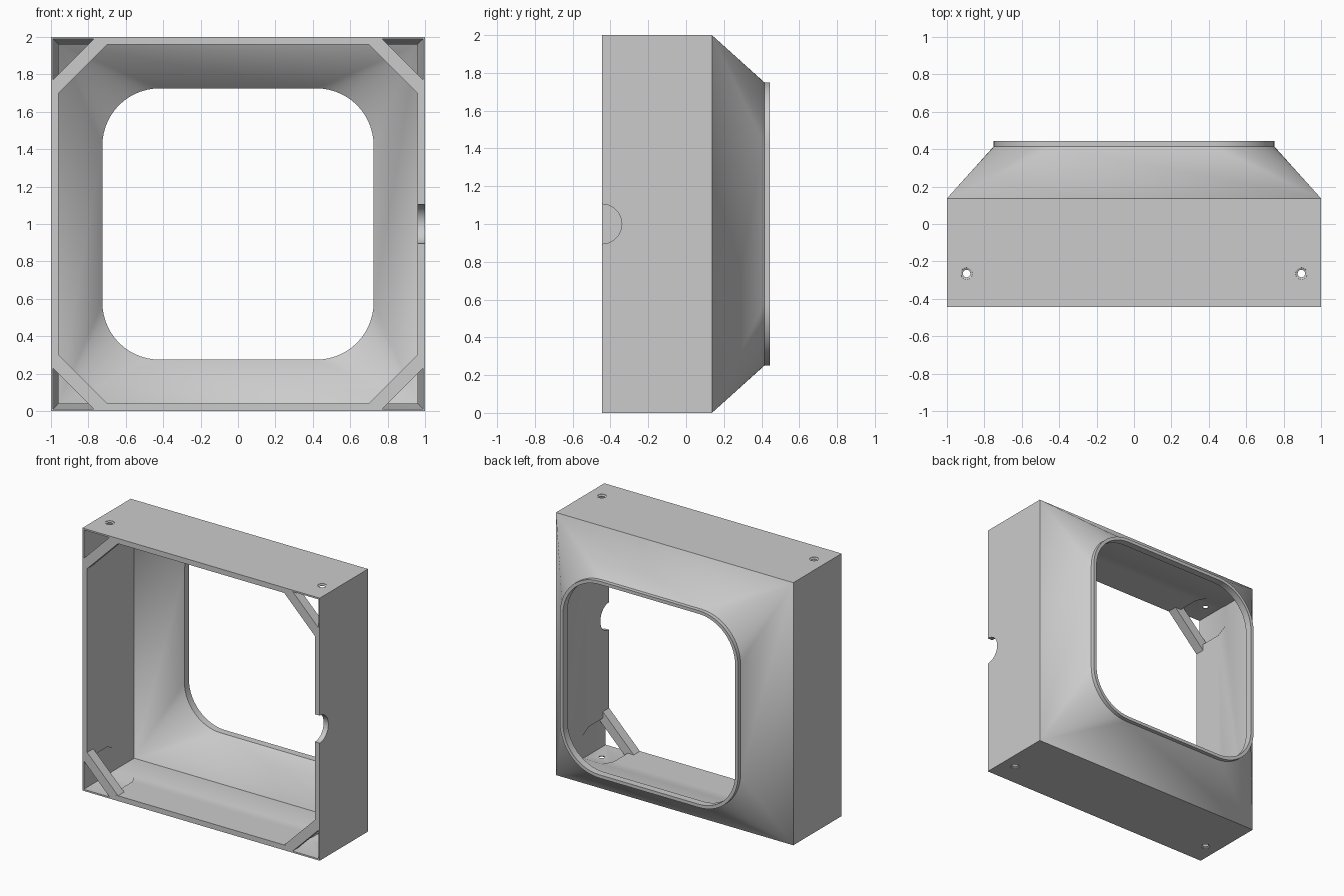
import bpy, bmesh, math
from mathutils import Matrix, Vector

cube = bpy.data.objects.get("Cube")
if cube:
    bpy.data.objects.remove(cube, do_unlink=True)

grey = bpy.data.materials.new("plain grey")
grey.use_nodes = True
COLOUR = (0.6, 0.6, 0.6, 1)
grey.diffuse_color = COLOUR
grey.node_tree.nodes["Principled BSDF"].inputs["Base Color"].default_value = COLOUR

FRONT, SHOULDER, LIP, BACK = -0.445, 0.137, 0.415, 0.445
SIGNS = [(1, 1), (-1, 1), (-1, -1), (1, -1)]


def loft(name, rings, closed=False):
    """Skin a list of equal-length point rings into a solid."""
    bm = bmesh.new()
    loops = [[bm.verts.new(p) for p in ring] for ring in rings]
    n = len(loops[0])
    pairs = list(zip(loops, loops[1:]))
    if closed:
        pairs.append((loops[-1], loops[0]))
    else:
        bm.faces.new(loops[0])
        bm.faces.new(loops[-1])
    for a, b in pairs:
        for i in range(n):
            j = (i + 1) % n
            bm.faces.new((a[i], a[j], b[j], b[i]))
    bmesh.ops.remove_doubles(bm, verts=bm.verts, dist=1e-5)
    bmesh.ops.recalc_face_normals(bm, faces=bm.faces)
    mesh = bpy.data.meshes.new(name)
    bm.to_mesh(mesh)
    bm.free()
    mesh.materials.append(grey)
    obj = bpy.data.objects.new(name, mesh)
    bpy.context.collection.objects.link(obj)
    return obj


def rounded_square(half, radius, y, steps=14):
    """Square ring about the model's axis; radius 0 collapses to sharp corners."""
    pts = []
    for k, (sx, sz) in enumerate(SIGNS):
        for i in range(steps + 1):
            a = math.pi / 2 * (k + i / steps)
            pts.append(Vector((sx * (half - radius) + radius * math.cos(a), y,
                               1 + sz * (half - radius) + radius * math.sin(a))))
    return pts


def circle(centre, radius, axis, offset, steps=24):
    """Ring of points around the x or z axis."""
    pts = []
    for i in range(steps):
        a = 2 * math.pi * i / steps
        c, s = radius * math.cos(a), radius * math.sin(a)
        pts.append(Vector((offset, centre[0] + c, centre[1] + s)) if axis == "x"
                   else Vector((centre[0] + c, centre[1] + s, offset)))
    return pts


def corner_ring(points, sx, sz, y):
    """Place points measured inward from one outer corner."""
    return [Vector((sx * (1 - u), y, 1 + sz * (1 - w))) for u, w in points]


def box_points(a, b):
    return [(a, a), (b, a), (b, b), (a, b)]


# Hollow housing: square walls, tapered shoulder and rounded rear lip
housing = loft("housing", [
    rounded_square(1, 0, FRONT),
    rounded_square(1, 0, SHOULDER),
    rounded_square(0.75, 0.33, LIP),
    rounded_square(0.75, 0.33, BACK),
    rounded_square(0.725, 0.305, BACK),
    rounded_square(0.725, 0.305, LIP - 0.025),
    rounded_square(0.96, 0, SHOULDER - 0.015),
    rounded_square(0.96, 0, FRONT)], closed=True)

cutters = []
# Thinned pockets in the front corners, ending in a slope
for sx, sz in SIGNS:
    cutters.append(loft("pocket_cutter", [
        corner_ring(box_points(0.012, 0.25), sx, sz, FRONT - 0.05),
        corner_ring(box_points(0.012, 0.25), sx, sz, -0.2),
        corner_ring(box_points(0.045, 0.2), sx, sz, -0.11)]))

# Countersunk screw holes through top and bottom
for sx in (1, -1):
    at = (sx * 0.895, -0.265)
    cutters.append(loft("screw_hole_cutter", [
        circle(at, r, "z", z) for r, z in
        ((0.034, -0.02), (0.031, 0.003), (0.02, 0.009),
         (0.02, 1.991), (0.031, 1.997), (0.034, 2.02))]))

# Half-round cable notch in one side wall
cutters.append(loft("cable_notch_cutter", [
    circle((FRONT, 1), 0.105, "x", x, 48) for x in (0.9, 1.1)]))

for cutter in cutters:
    cutter.hide_render = True
    mod = housing.modifiers.new("cut", "BOOLEAN")
    mod.operation = "DIFFERENCE"
    mod.solver = "EXACT"
    mod.object = cutter

# Bake the cuts and discard the cutters
bpy.context.view_layer.update()
depsgraph = bpy.context.evaluated_depsgraph_get()
baked = bpy.data.meshes.new_from_object(housing.evaluated_get(depsgraph))
housing.modifiers.clear()
housing.data = baked
for cutter in cutters:
    bpy.data.objects.remove(cutter, do_unlink=True)

# Diagonal braces across the front corners
BRACE = [(0.23, 0.01), (0.33, 0.01), (0.01, 0.33), (0.01, 0.23)]
for (sx, sz), place in zip(SIGNS, ("top_left", "top_right", "bottom_right", "bottom_left")):
    loft("corner_brace_" + place, [
        corner_ring(BRACE, sx, sz, y) for y in (FRONT + 0.0005, FRONT + 0.075)])

# Smooth the rounded areas, keep the edges crisp
bpy.ops.object.select_all(action="DESELECT")
housing.select_set(True)
bpy.context.view_layer.objects.active = housing
bpy.ops.object.shade_smooth_by_angle(angle=math.radians(30))
